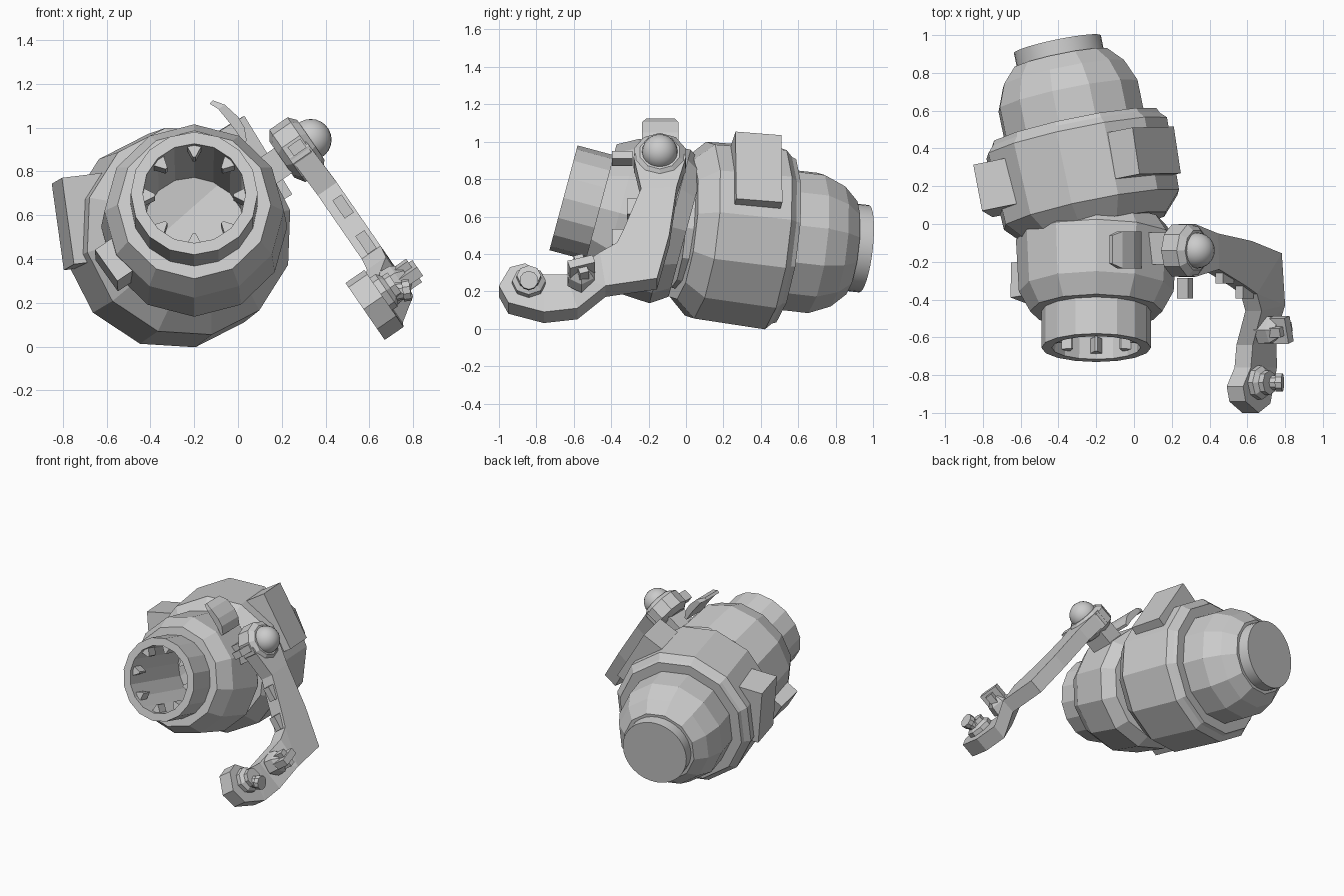
import bpy, bmesh, math
from mathutils import Vector as V, Matrix

if "Cube" in bpy.data.objects:
    bpy.data.objects.remove(bpy.data.objects["Cube"])

grey = bpy.data.materials.new("plain_grey")
grey.diffuse_color = (0.6, 0.6, 0.6, 1)
grey.use_nodes = True
grey.node_tree.nodes["Principled BSDF"].inputs["Base Color"].default_value = grey.diffuse_color


def finish(name, bm, smooth=False):
    bmesh.ops.recalc_face_normals(bm, faces=bm.faces)
    me = bpy.data.meshes.new(name)
    bm.to_mesh(me)
    bm.free()
    me.materials.append(grey)
    for p in me.polygons:
        p.use_smooth = smooth
    ob = bpy.data.objects.new(name, me)
    bpy.context.collection.objects.link(ob)
    if smooth:
        bpy.ops.object.select_all(action='DESELECT')
        ob.select_set(True)
        bpy.context.view_layer.objects.active = ob
        bpy.ops.object.shade_smooth_by_angle(angle=math.radians(35))
    return ob


def frame(d, up=V((0, 0, 1))):
    d = V(d).normalized()
    u = (up - d * up.dot(d)).normalized()
    return d, u, d.cross(u)


def loft(sections, tri=False):
    # skin a list of equal-sized point loops and cap the ends
    bm = bmesh.new()
    rows = [[bm.verts.new(p) for p in s] for s in sections]
    n = len(rows[0])
    for a, b in zip(rows, rows[1:]):
        for k in range(n):
            bm.faces.new((a[k], a[(k + 1) % n], b[(k + 1) % n], b[k]))
    bm.faces.new(rows[0])
    bm.faces.new(rows[-1])
    if tri:
        bmesh.ops.triangulate(bm, faces=bm.faces)
    return bm


def lathe(name, origin, axis, prof, n=12, smooth=False, phase=0, caps=True):
    # revolve (distance, radius) points around an axis
    d, u, w = frame(axis)
    angles = [phase + 2 * math.pi * i / n for i in range(n)]
    bm = loft([[V(origin) + d * t + r * (u * math.cos(a) + w * math.sin(a)) for a in angles]
               for t, r in prof])
    if not caps:
        bmesh.ops.delete(bm, geom=[f for f in bm.faces if len(f.verts) > 4], context='FACES_ONLY')
    return finish(name, bm, smooth)


def block(name, c, size, x_axis, y_hint):
    # box with its first side along x_axis and second near y_hint
    a = V(x_axis).normalized()
    b = V(y_hint)
    b = (b - a * b.dot(a)).normalized()
    m = Matrix((a, b, a.cross(b))).transposed().to_4x4()
    bm = bmesh.new()
    bmesh.ops.create_cube(bm, size=1)
    bmesh.ops.scale(bm, vec=size, verts=bm.verts)
    bmesh.ops.transform(bm, matrix=Matrix.Translation(c) @ m, verts=bm.verts)
    return finish(name, bm)


# front housing: hollow mouth, barrel and chamfered drum
MO = V((-0.2, -0.655, 0.70))
MD = V((0, 0.966, -0.26)).normalized()
lathe("mouth_barrel", MO, MD, [(0.6, 0.23), (0.0, 0.235), (0.0, 0.29), (0.3, 0.29),
                               (0.61, 0.29), (0.61, 0.1)], 16)
lathe("front_drum", MO, MD, [(0.2, 0.28), (0.2, 0.35), (0.31, 0.41), (0.59, 0.425),
                             (0.68, 0.365), (0.68, 0.24)], 12, caps=False)

# pointed teeth inside the mouth
d, u, w = frame(MD)
for i in range(8):
    r = u * math.cos(math.pi * i / 4) + w * math.sin(math.pi * i / 4)
    tn = d.cross(r)
    finish("mouth_tooth", loft([
        [MO + d * t + r * q + tn * s for q, s in
         ((0.235, -0.035), (0.235, 0.035), (0.18, 0.006), (0.18, -0.006))] for t in (0.03, 0.11)]))

# rear housing, turned slightly sideways and down
RO = V((-0.265, 0.27, 0.505))
RD = V((-0.2, 0.97, -0.11)).normalized()
PH = -0.2
lathe("rear_drum", RO, RD, [(-0.3, 0.2), (-0.3, 0.39), (-0.2, 0.485), (0.19, 0.5), (0.225, 0.465),
                            (0.25, 0.455), (0.25, 0.2)], 12, phase=PH)
lathe("rear_body", RO, RD, [(0.2, 0.385), (0.42, 0.385), (0.54, 0.335), (0.62, 0.26), (0.62, 0.1)],
      12, phase=PH)
lathe("rear_cap", RO, RD, [(0.5, 0.235), (0.7, 0.235)], 32, True)
neck = RO - RD * 0.26 - (MO + MD * 0.62)
lathe("neck", MO + MD * 0.62, neck, [(0, 0.32), (neck.length, 0.33)], 12)

# blocks on the housings
n_r = V((0.85, 0.17, 0.52))
n_l = V((-0.98, -0.2, -0.12))
n_s = V((-0.82, -0.13, -0.55))
block("upper_right_block", V((0.12, 0.39, 0.865)) - n_r.normalized() * 0.13, (0.26, 0.25, 0.42), n_r, RD)
block("left_block", V((-0.80, 0.175, 0.56)) - n_l.normalized() * 0.1, (0.2, 0.25, 0.4), n_l, RD)
block("lower_left_block", (-0.56, -0.31, 0.375), (0.1, 0.19, 0.18), n_s, MD)

# curved fin on top
outer = [(-0.115, 1.125), (-0.06, 1.105), (0.0, 1.05), (0.03, 1.0), (0.04, 0.94)]
inner = [(-0.13, 1.11), (-0.09, 1.085), (-0.045, 1.03), (-0.01, 0.985), (0.025, 0.93)]
rows = []
for i, (o, q) in enumerate(zip(outer, inner)):
    y0, y1 = (-0.21, -0.06) if i == 0 else (-0.235, -0.04)
    rows.append([V((p[0], y, p[1])) for p, y in ((o, y0), (o, y1), (q, y1), (q, y0))])
finish("curved_fin", loft(rows))

# arm: slanted plate lofted through sections (front edge, back edge, inward shift)
N = V((0.823, 0, 0.567)).normalized()


def on_arm(y, z, shift=0):
    return V((0.41 + (0.81 - z) * 0.69 - shift, y, z))


sections = [(-0.24, 1.0, -0.05, 1.0, 0.02), (-0.28, 0.92, 0.0, 0.92, 0.01), (-0.24, 0.75, -0.05, 0.76, 0),
            (-0.33, 0.54, -0.09, 0.5, 0), (-0.37, 0.46, -0.155, 0.27, 0), (-0.46, 0.41, -0.43, 0.23, 0.01),
            (-0.64, 0.29, -0.58, 0.11, 0.14), (-0.76, 0.29, -0.76, 0.09, 0.15),
            (-0.86, 0.35, -0.95, 0.14, 0.15), (-0.94, 0.33, -1.0, 0.23, 0.15)]
rows = []
for ya, za, yb, zb, s in sections:
    a, b = on_arm(ya, za, s), on_arm(yb, zb, s)
    rows.append([a, b, b - N * 0.105, a - N * 0.105])
finish("arm", loft(rows, True))

# shoulder joint: bracket, disc and smooth dome
block("arm_bracket", (0.17, -0.13, 0.825), (0.26, 0.17, 0.14), N, (0, 1, 0))
J = V((0.275, -0.14, 0.905))
lathe("joint_disc", J, N, [(-0.09, 0.1), (-0.06, 0.145), (0.04, 0.145), (0.07, 0.11)], 10)
bm = bmesh.new()
bmesh.ops.create_uvsphere(bm, u_segments=24, v_segments=12, radius=0.095)
bmesh.ops.translate(bm, vec=J + N * 0.07, verts=bm.verts)
finish("joint_dome", bm, True)
block("joint_tab", (0.27, -0.34, 0.91), (0.07, 0.11, 0.05), N, (0, 1, 0))

# small lugs on the inner edge of the arm
for p in ((0.48, -0.28, 0.64), (0.585, -0.36, 0.477)):
    block("arm_lug", p, (0.05, 0.07, 0.1), N, (0, 1, 0))

# knobs at the end of the arm
K = on_arm(-0.84, 0.24, 0.15)
lathe("end_knob", K, N, [(-0.02, 0.09), (0.03, 0.09), (0.05, 0.065), (0.08, 0.065)], 8)
lathe("end_peg", K, (1, 0, 0.15), [(0, 0.045), (0.1, 0.04), (0.1, 0.05), (0.135, 0.05)], 10)
K = on_arm(-0.56, 0.28, 0.07)
lathe("middle_knob", K, N, [(-0.03, 0.085), (0.04, 0.08), (0.08, 0.05)], 6)
block("middle_claw", K + N * 0.09, (0.1, 0.14, 0.05), N, (0, 1, 0.35))
block("middle_claw_cross", K + N * 0.08, (0.08, 0.05, 0.12), N, (0, 1, 0.35))
